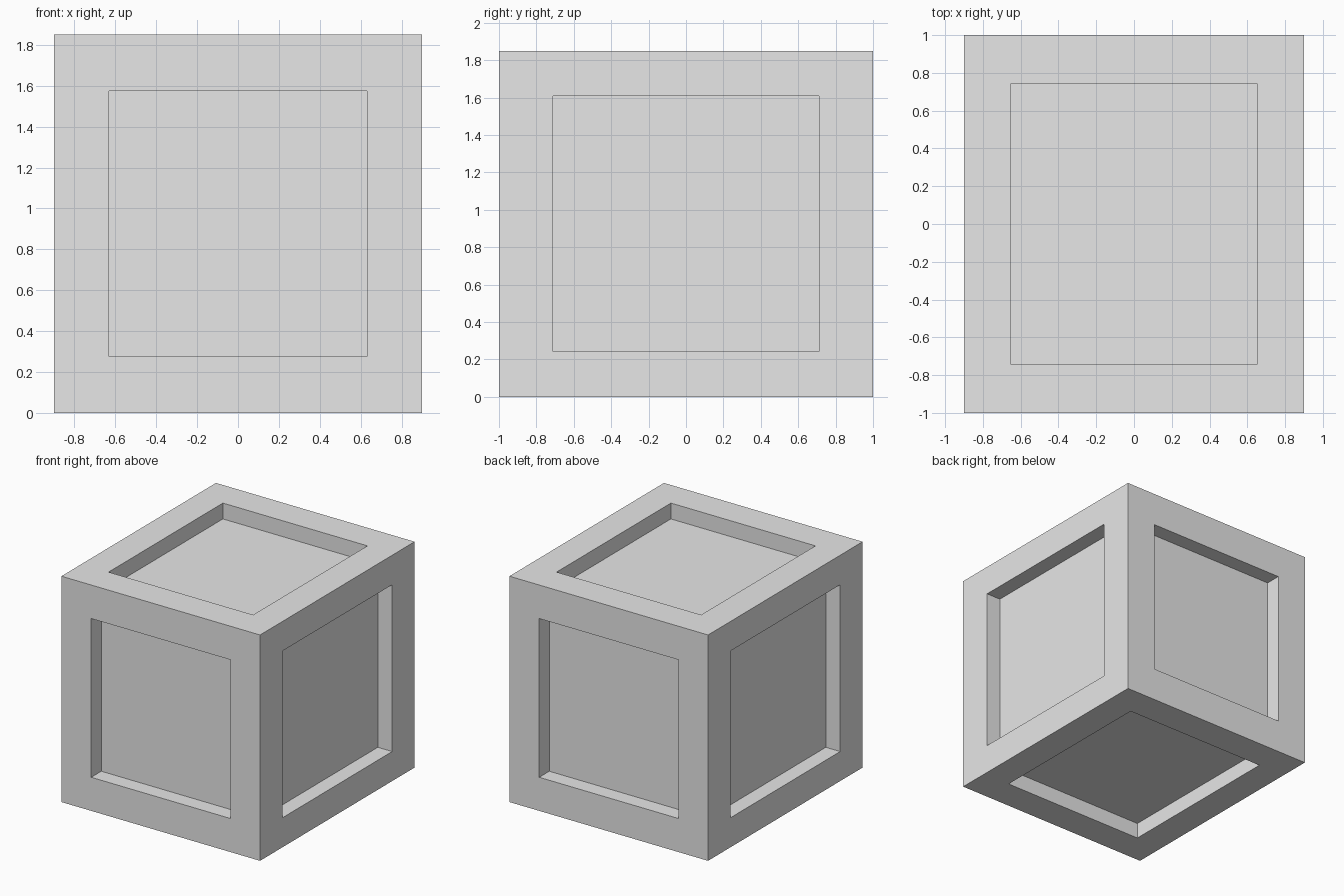
import bpy
import bmesh
from mathutils import Vector

# Remove the default cube
cube = bpy.data.objects.get("Cube")
if cube:
    bpy.data.objects.remove(cube, do_unlink=True)

SIZE = Vector((1.80, 2.00, 1.85))
DEPTH = 0.13
# Half extents of the recess on the faces along each axis (own axis unused)
PANELS = [(0, 0.71, 0.683), (0.63, 0, 0.65), (0.655, 0.74, 0)]

# Plain grey material
grey = bpy.data.materials.new("light_grey")
grey.use_nodes = True
colour = (0.8, 0.8, 0.8, 1.0)
grey.diffuse_color = colour
grey.node_tree.nodes["Principled BSDF"].inputs["Base Color"].default_value = colour

# Crate body standing on the ground
bm = bmesh.new()
bmesh.ops.create_cube(bm, size=1.0)
bmesh.ops.scale(bm, vec=SIZE, verts=bm.verts)
bm.normal_update()

# Sink a rectangular panel into each of the six sides
for face in list(bm.faces):
    normal = face.normal.copy()
    axis = max(range(3), key=lambda i: abs(normal[i]))
    bmesh.ops.inset_individual(bm, faces=[face], thickness=0.2)
    for v in face.verts:
        for i in range(3):
            if i != axis:
                v.co[i] = PANELS[axis][i] * (1 if v.co[i] > 0 else -1)
    sunk = bmesh.ops.extrude_discrete_faces(bm, faces=[face])["faces"][0]
    bmesh.ops.translate(bm, vec=normal * -DEPTH, verts=sunk.verts)

bmesh.ops.translate(bm, vec=(0, 0, SIZE.z / 2), verts=bm.verts)
bmesh.ops.recalc_face_normals(bm, faces=bm.faces)
mesh = bpy.data.meshes.new("crate")
bm.to_mesh(mesh)
bm.free()
mesh.materials.append(grey)
crate = bpy.data.objects.new("crate", mesh)
bpy.context.collection.objects.link(crate)
